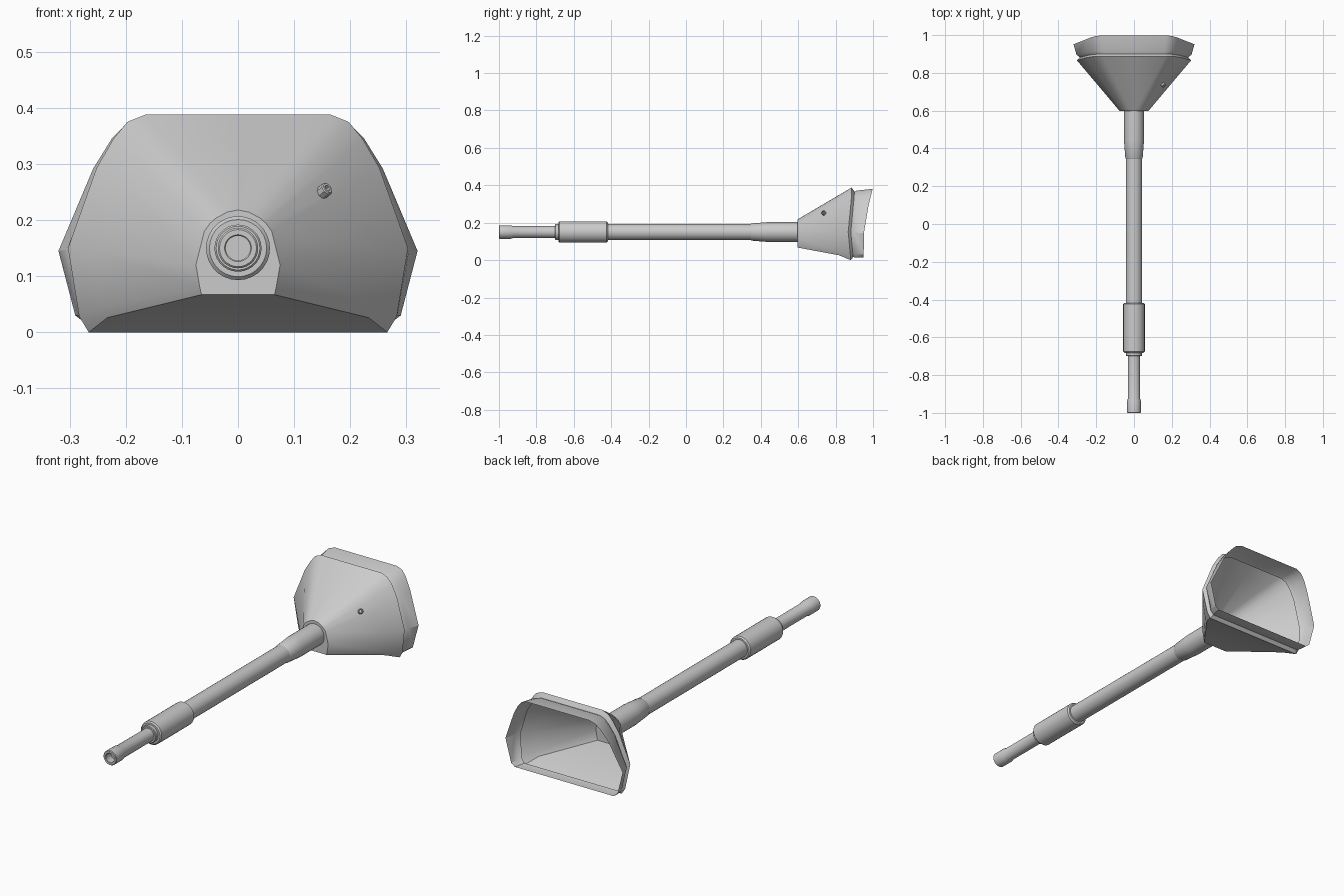
import bpy, bmesh, math
from mathutils import Vector

if "Cube" in bpy.data.objects:
    bpy.data.objects.remove(bpy.data.objects["Cube"])

grey = bpy.data.materials.new("light grey")
grey.diffuse_color = (0.6, 0.6, 0.6, 1)
grey.use_nodes = True
grey.node_tree.nodes["Principled BSDF"].inputs["Base Color"].default_value = grey.diffuse_color
AXIS_Z = 0.15


def finish(name, bm, angle=30, recalc=True):
    if recalc:
        bmesh.ops.recalc_face_normals(bm, faces=bm.faces)
    me = bpy.data.meshes.new(name)
    bm.to_mesh(me)
    bm.free()
    me.materials.append(grey)
    ob = bpy.data.objects.new(name, me)
    bpy.context.collection.objects.link(ob)
    bpy.ops.object.select_all(action='DESELECT')
    ob.select_set(True)
    bpy.context.view_layer.objects.active = ob
    bpy.ops.object.shade_smooth_by_angle(angle=math.radians(angle))
    return ob


def skin(bm, rings):
    """Join closed rings of verts with quads."""
    for a, b in zip(rings, rings[1:]):
        n = len(a)
        for i in range(n):
            j = (i + 1) % n
            bm.faces.new((a[i], a[j], b[j], b[i]))


def lathe(name, profile, n=28):
    """Turn (y, radius) pairs around the handle axis."""
    bm = bmesh.new()
    rings = [[bm.verts.new((r * math.sin(2 * math.pi * i / n), y,
                            AXIS_Z + r * math.cos(2 * math.pi * i / n)))
              for i in range(n)] for y, r in profile]
    skin(bm, rings)
    bm.faces.new(rings[0])
    bm.faces.new(rings[-1])
    return finish(name, bm)


# Handle: hollow tip, shaft, flared socket
lathe("tip_tube", [(-0.96, 0.022), (-0.998, 0.022), (-1.0, 0.024), (-1.0, 0.033),
                   (-0.997, 0.036), (-0.935, 0.036), (-0.925, 0.032), (-0.69, 0.032)])
lathe("collar_ring", [(-0.7, 0.039), (-0.697, 0.042), (-0.67, 0.042)])
lathe("grip_collar", [(-0.682, 0.051), (-0.676, 0.057), (-0.424, 0.057), (-0.418, 0.051)])
lathe("shaft", [(-0.43, 0.043), (0.36, 0.043)])
lathe("socket", [(0.345, 0.043), (0.35, 0.046), (0.44, 0.053), (0.6, 0.053)])

# Hood: half outlines from top centre to bottom corner
NECK = [(0, .218), (.02, .214), (.04, .203), (.05, .194), (.06, .18), (.075, .12), (.068, .08), (.065, .067)]
MOUTH = [(0, .388), (.165, .388), (.197, .375), (.222, .345), (.252, .293), (.303, .15), (.283, .028), (.266, 0)]
GROOVE = [(0, .366), (.158, .366), (.187, .355), (.211, .328), (.24, .283), (.287, .148), (.272, .036), (.257, .016)]
RIM_MID = [(0, .372), (.163, .372), (.193, .361), (.22, .336), (.25, .287), (.305, .147), (.284, .03), (.264, .013)]
RIM = [(0, .381), (.17, .381), (.2, .371), (.225, .345), (.258, .292), (.32, .145), (.29, .03), (.27, .015)]


def mix(a, b, t):
    return [(p[0] + (q[0] - p[0]) * t, p[1] + (q[1] - p[1]) * t) for p, q in zip(a, b)]


def mouth_y(z):
    return 0.867 + 0.019 * min(1, abs(z - 0.15) / 0.2)


def rim_y(z):
    return 0.95 + 0.048 * max(0, (z - 0.12) / 0.26) ** 1.5


def ring(bm, half, y_of):
    pts = half + [(-x, z) for x, z in reversed(half[1:])]
    return [bm.verts.new((x, y_of(z), z)) for x, z in pts]


bm = bmesh.new()
middle = mix(NECK, MOUTH, 0.78)
middle[-1] = (.233, .026)
middle[-2] = (.243, .045)
sections = [
    ring(bm, NECK, lambda z: 0.597),
    ring(bm, middle, lambda z: 0.597 + 0.78 * (mouth_y(z) - 0.597)),
    ring(bm, MOUTH, mouth_y),
    ring(bm, GROOVE, lambda z: mouth_y(z) + 0.014),
    ring(bm, RIM_MID, lambda z: mouth_y(z) + 0.03),
    ring(bm, RIM, rim_y),
]
skin(bm, sections)
bm.faces.new(sections[0])
finish("hood", bm, 32)

# Small hollow bolt on the sloping side of the hood
bm = bmesh.new()
normal = Vector((0.6, -0.6, 0.5)).normalized()
side = normal.orthogonal().normalized()
up = normal.cross(side)
base = Vector((0.155, 0.735, 0.253))
rings = []
for h, r in [(-0.015, .012), (.006, .012), (.008, .010), (.008, .006), (-.002, .006)]:
    rings.append([bm.verts.new(base + normal * h + side * r * math.cos(k * math.pi / 4)
                               + up * r * math.sin(k * math.pi / 4)) for k in range(8)])
skin(bm, rings)
bm.faces.new(rings[-1])
finish("bolt", bm)
